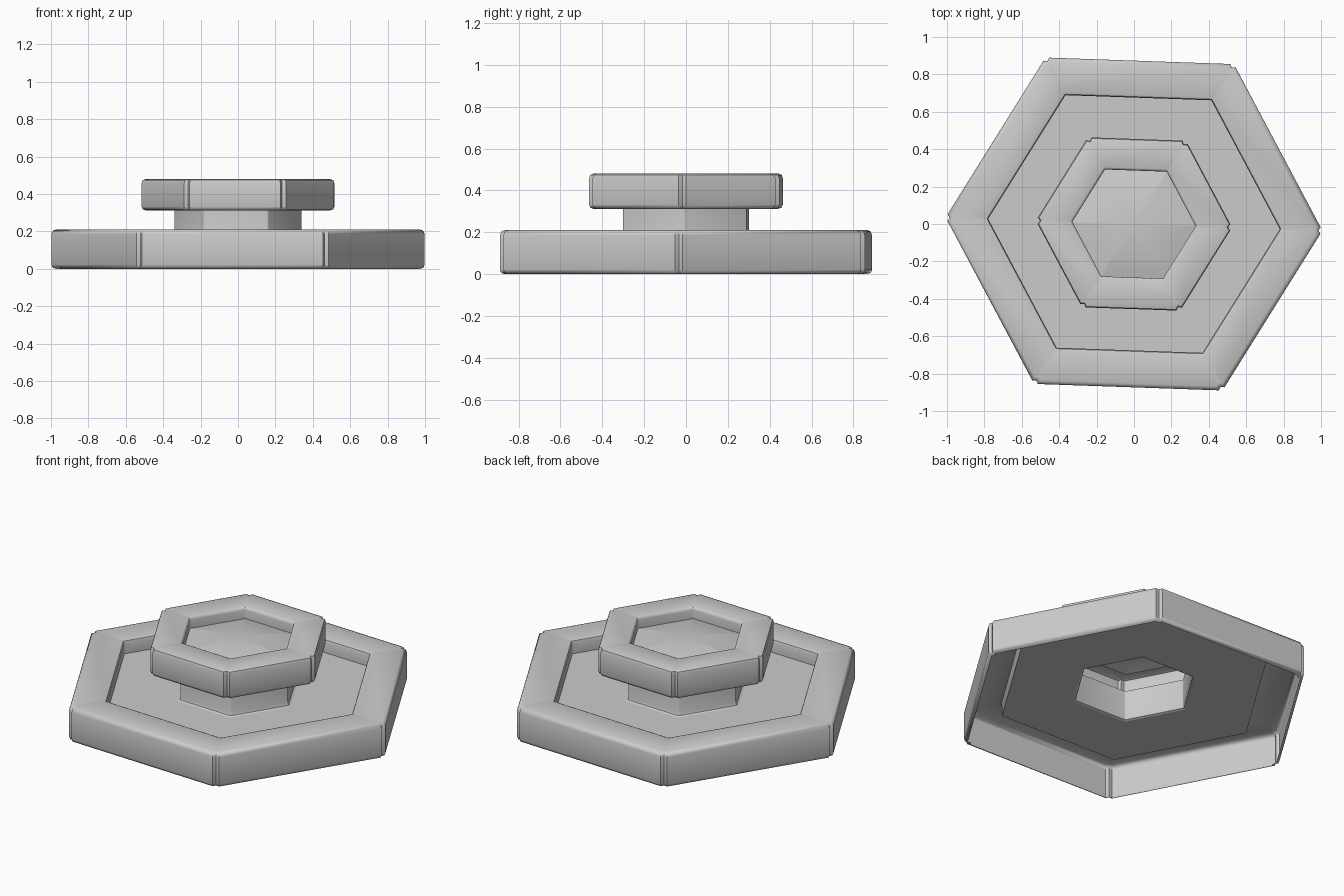
import bpy, bmesh, math
from mathutils import Vector

if "Cube" in bpy.data.objects:
    bpy.data.objects.remove(bpy.data.objects["Cube"])

stone = bpy.data.materials.new("pale_grey_stone")
stone.diffuse_color = (0.6, 0.6, 0.6, 1)
stone.use_nodes = True
stone.node_tree.nodes["Principled BSDF"].inputs["Base Color"].default_value = stone.diffuse_color

TURN = math.radians(-2)


def hex_ring(bm, r, z, notch):
    """Hexagon loop with three points per corner: two shoulders and a notch."""
    corners = [Vector((r * math.cos(TURN + i * math.pi / 3),
                       r * math.sin(TURN + i * math.pi / 3), z)) for i in range(6)]
    w = min(0.02 if notch else 0.005, r * 0.2)
    loop = []
    for i, c in enumerate(corners):
        before = c + (corners[i - 1] - c).normalized() * w
        after = c + (corners[(i + 1) % 6] - c).normalized() * w
        radial = Vector((c.x, c.y, 0)).normalized()
        mid = c - radial * (w * 1.1 if notch else w * 0.25)
        loop += [bm.verts.new(p) for p in (before, mid, after)]
    return loop


def hex_part(name, profile, cap=False):
    """Sweep a (radius, z, notch) profile around the hexagon."""
    bm = bmesh.new()
    rings = [hex_ring(bm, *p) for p in profile]
    n = len(rings[0])
    for a, b in zip(rings, rings[1:]):
        for j in range(n):
            k = (j + 1) % n
            bm.faces.new((a[j], a[k], b[k], b[j]))
    if cap:
        bm.faces.new(rings[-1])
    me = bpy.data.meshes.new(name)
    bm.to_mesh(me)
    bm.free()
    for p in me.polygons:
        p.use_smooth = True
    me.set_sharp_from_angle(angle=math.radians(48))
    me.materials.append(stone)
    ob = bpy.data.objects.new(name, me)
    bpy.context.collection.objects.link(ob)
    return ob


# Lower basin: open-bottomed shell, outer wall, rim, inner step, floor
hex_part("lower_basin", [
    (0.985, 0.0, 1), (1.002, 0.007, 1), (1.008, 0.022, 1),
    (1.008, 0.185, 1), (1.001, 0.203, 1), (0.983, 0.21, 1),
    (0.800, 0.21, 0), (0.786, 0.205, 0), (0.78, 0.19, 0),
    (0.78, 0.13, 0), (0.36, 0.13, 0)])

# Hollow column with a soft foot
hex_part("column", [
    (0.36, 0.13, 0), (0.347, 0.135, 0), (0.342, 0.15, 0), (0.342, 0.312, 0)])

# Upper bowl: underside, wall, rim and inner step
hex_part("upper_bowl", [
    (0.342, 0.312, 0), (0.502, 0.312, 1), (0.519, 0.318, 1), (0.525, 0.332, 1),
    (0.525, 0.458, 1), (0.519, 0.474, 1), (0.502, 0.48, 1),
    (0.345, 0.48, 0), (0.334, 0.475, 0), (0.33, 0.462, 0), (0.33, 0.41, 0)])

# Gently domed surface inside the upper bowl
dome = []
for i in range(8):
    r = 0.33 * (1 - i / 8)
    dome.append((r, 0.41 + 0.04 * (1 - (r / 0.33) ** 2), 0))
dome.append((0.01, 0.45, 0))
hex_part("bowl_dome", dome, cap=True)
